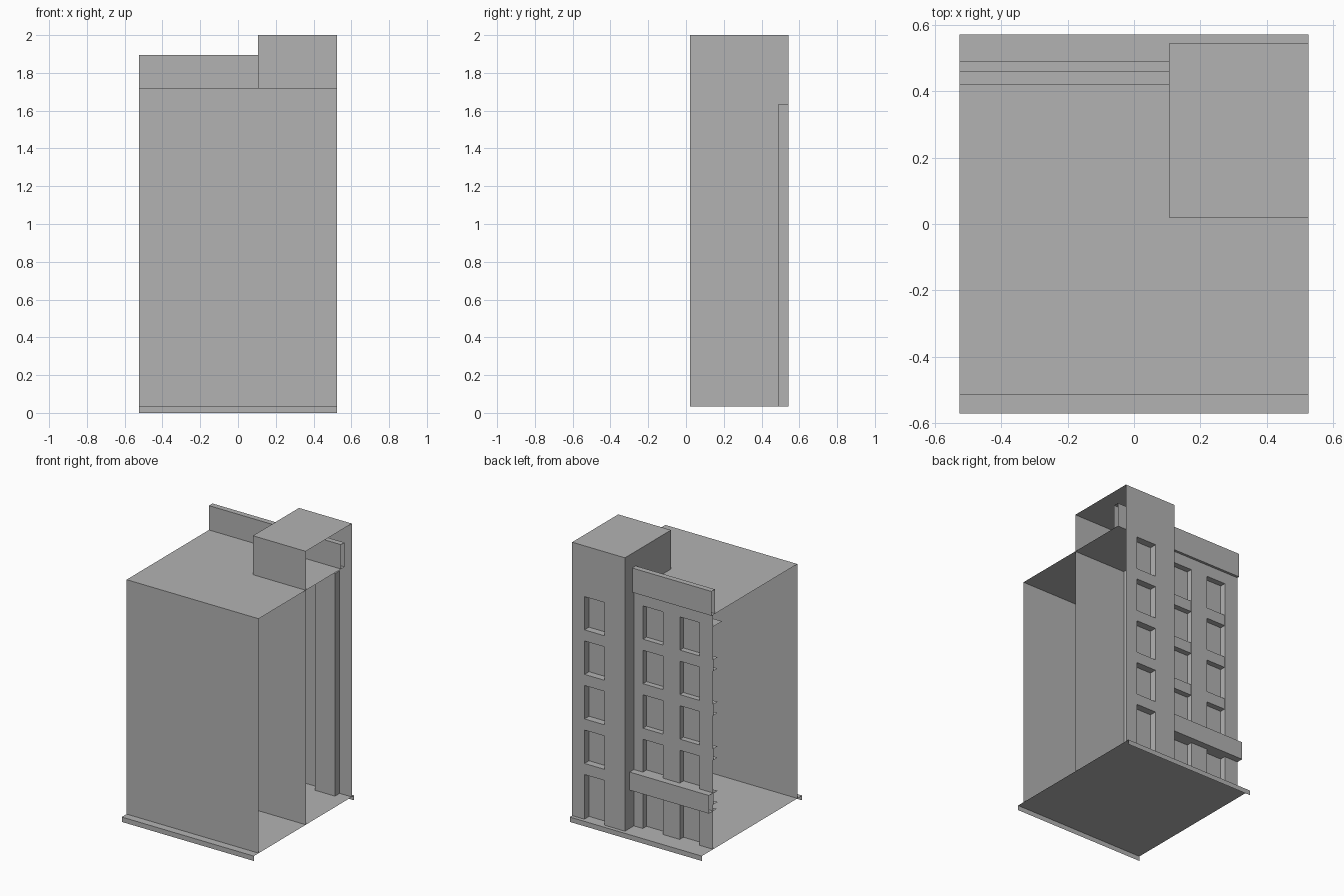
import bpy

cube = bpy.data.objects.get("Cube")
if cube:
    bpy.data.objects.remove(cube)

grey = bpy.data.materials.new("plain grey")
grey.use_nodes = True
grey.diffuse_color = (0.45, 0.45, 0.45, 1)
grey.node_tree.nodes["Principled BSDF"].inputs["Base Color"].default_value = (0.45, 0.45, 0.45, 1)


def add_mesh(name, verts, faces):
    mesh = bpy.data.meshes.new(name)
    mesh.from_pydata(verts, [], faces)
    mesh.materials.append(grey)
    obj = bpy.data.objects.new(name, mesh)
    bpy.context.collection.objects.link(obj)
    return obj


def sweep(name, lower, upper, closed=False):
    """Skin two matching outlines with quads, leaving the ends open."""
    n = len(lower)
    count = n if closed else n - 1
    faces = [(i, (i + 1) % n, n + (i + 1) % n, n + i) for i in range(count)]
    return add_mesh(name, lower + upper, faces)


def run_x(name, x0, x1, profile, closed=False):
    """Sweep a (y, z) profile along x."""
    return sweep(name, [(x1, y, z) for y, z in profile],
                 [(x0, y, z) for y, z in profile], closed)


def run_z(name, z0, z1, plan):
    """Raise an (x, y) plan line into a wall."""
    return sweep(name, [(x, y, z0) for x, y in plan], [(x, y, z1) for x, y in plan])


LEFT, RIGHT = 0.525, -0.525
TOWER = 0.105
GROUND, ROOF, TOP = 0.035, 1.72, 2.0
FLOORS, STOREY, SPANDREL = 5, 0.32, 0.08
LINTEL = GROUND + FLOORS * STOREY
WALL, PANE = 0.442, 0.40
TOWER_FRONT, TOWER_BACK, TOWER_PANE = 0.02, 0.543, 0.49


def recessed_plan(x0, x1, openings, wall, pane):
    """Plan line of a wall with recessed bays, listed from +x to -x."""
    plan = [(x1, wall)]
    for a, b in openings:
        plan += [(b, wall), (b, pane), (a, pane), (a, wall)]
    return plan + [(x0, wall)]


# Base channel, open at both ends and underneath
run_x("base", RIGHT, LEFT, [(-0.57, 0), (-0.57, GROUND), (0.57, GROUND), (0.57, 0)])

# Front wall and flat roof
run_x("front_wall_and_roof", RIGHT, LEFT, [(-0.515, GROUND), (-0.515, ROOF), (0.46, ROOF)])

# Rear parapet
run_x("parapet", RIGHT, LEFT,
      [(0.42, ROOF), (0.42, 1.895), (0.46, 1.895), (0.46, ROOF)], closed=True)

# Rear facade with two window bays
bays = [(-0.126, 0.034), (-0.415, -0.26)]
run_z("rear_facade", GROUND, LINTEL, recessed_plan(RIGHT, TOWER, bays, WALL, PANE))
run_x("rear_lintel", RIGHT, TOWER, [(0.34, LINTEL), (WALL, LINTEL), (WALL, ROOF)])

# Projecting band above the ground floor
run_x("entrance_band", RIGHT, TOWER,
      [(PANE, 0.44), (0.49, 0.44), (0.49, 0.31), (PANE, 0.31)])

# Stair tower: front, top and rear head as one strip, plus the inner side wall
run_x("tower_shell", TOWER, LEFT,
      [(TOWER_FRONT, GROUND), (TOWER_FRONT, TOP), (TOWER_BACK, TOP), (TOWER_BACK, LINTEL)])
run_z("tower_side", GROUND, TOP, [(TOWER, TOWER_BACK), (TOWER, TOWER_FRONT)])
tower_bay = (0.268, 0.428)
run_z("tower_rear", GROUND, LINTEL,
      recessed_plan(TOWER, LEFT, [tower_bay], TOWER_BACK, TOWER_PANE))
run_x("tower_lintel", *tower_bay, [(TOWER_PANE, LINTEL), (TOWER_BACK, LINTEL)])

# Spandrels between the storeys
for floor in range(1, FLOORS):
    z = GROUND + floor * STOREY
    for name, x0, x1, back, face in (
            ("rear_spandrel", RIGHT, TOWER, 0.39, WALL - 0.002),
            ("tower_spandrel", *tower_bay, TOWER_PANE, TOWER_BACK - 0.002)):
        run_x(f"{name}_{floor}", x0, x1,
              [(back, z + SPANDREL), (face, z + SPANDREL), (face, z), (back, z)])
